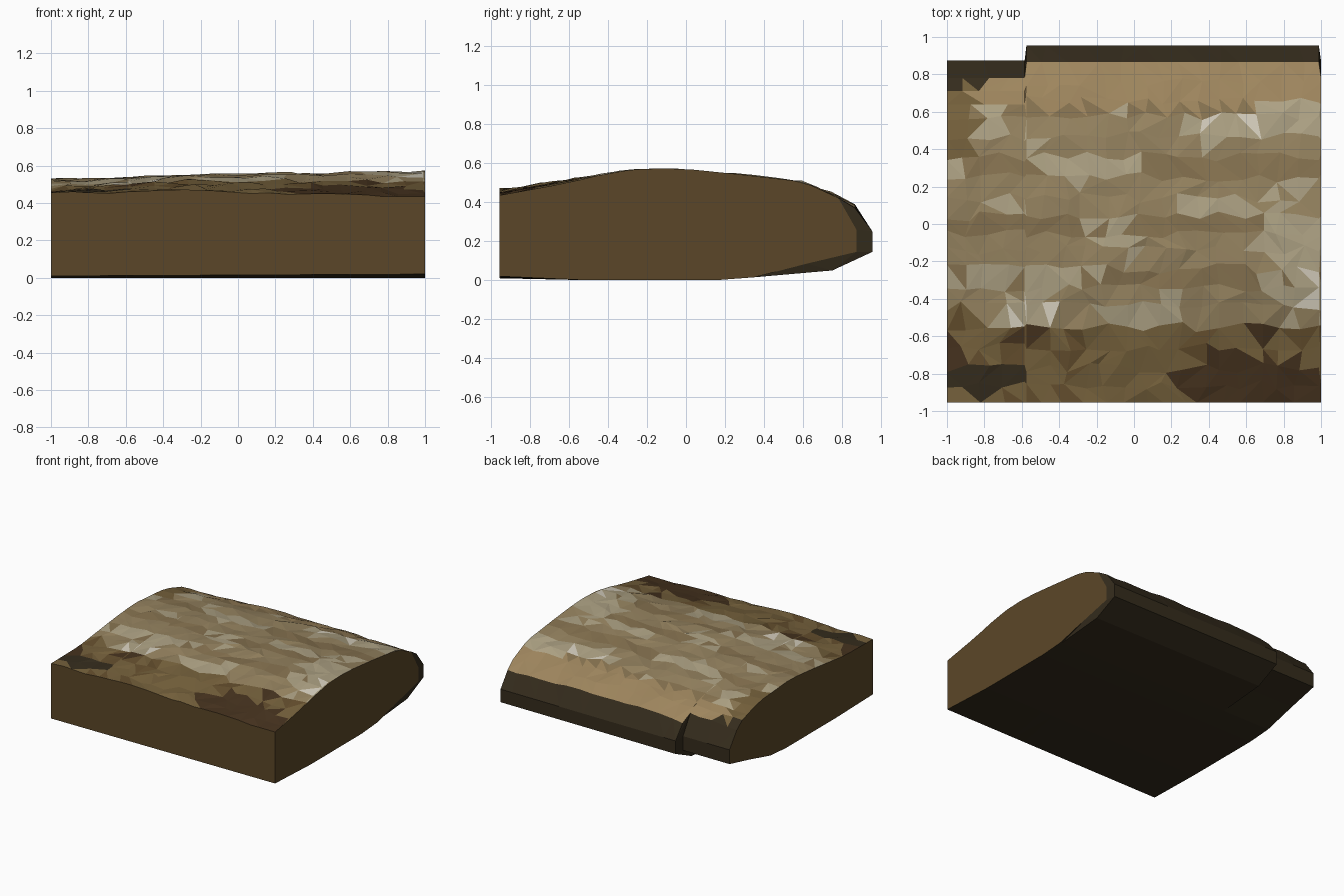
import bpy, bmesh, random
from mathutils import Vector, noise

if "Cube" in bpy.data.objects:
    bpy.data.objects.remove(bpy.data.objects["Cube"])

random.seed(4)

# Palette
def mat(name, r, g, b):
    m = bpy.data.materials.new(name)
    m.diffuse_color = (r, g, b, 1)
    m.use_nodes = True
    m.node_tree.nodes["Principled BSDF"].inputs["Base Color"].default_value = m.diffuse_color
    return m

PALETTE = [
    ("earth_side", 0.105, 0.062, 0.021), ("tan", 0.30, 0.225, 0.115),
    ("dark_tan", 0.24, 0.17, 0.08), ("warm_tan", 0.34, 0.235, 0.11),
    ("pale", 0.42, 0.36, 0.23), ("white_stone", 0.68, 0.63, 0.52),
    ("brown", 0.13, 0.078, 0.027), ("dark_brown", 0.06, 0.032, 0.013),
    ("back_soil", 0.035, 0.025, 0.012), ("ochre", 0.18, 0.12, 0.045)]
IDX = {p[0]: i for i, p in enumerate(PALETTE)}

# Top profiles (y, z) at the left end, middle and right end
LEFT = [(-.955, .455), (-.6, .46), (-.18, .51), (.1, .535), (.5, .505), (.72, .435), (.88, .30)]
MID = [(-.955, .465), (-.5, .53), (-.2, .548), (.1, .545), (.5, .51), (.72, .46), (.87, .385), (.96, .25)]
RIGHT = [(-.955, .435), (-.6, .50), (-.4, .55), (-.2, .575), (0, .57), (.25, .545), (.6, .505),
         (.85, .39), (.96, .25)]

def sample(profile, y):
    for (y0, z0), (y1, z1) in zip(profile, profile[1:]):
        if y <= y1:
            return z0 + (z1 - z0) * (y - y0) / (y1 - y0)
    return profile[-1][1]

def height(x, y):
    a, b, t = (LEFT, MID, min(1, (x + 1) / .7)) if x < -.3 else (MID, RIGHT, max(0, (x + .3) / 1.3))
    return sample(a, y) * (1 - t) + sample(b, y) * t

# Columns: narrow pairs make the steps in the back edge
xs = [-1, -.9, -.8, -.69, -.585, -.575] + [-.47 + .104 * i for i in range(14)] + [.988, 1]
ys = [-.955, -.86, -.77, -.66, -.55, -.44, -.34, -.24, -.14, -.05, .04, .14, .25, .36, .47, .57, .66, .76, .865]
last = len(xs) - 1

def column(i, x):
    notch = x < -.58 or i == last
    fixed_x = i in (0, 4, 5, last - 1, last)
    pts = []
    for j, y in enumerate(ys):
        edge = j == 0 or j == len(ys) - 1
        px = x if fixed_x else x + random.uniform(-.032, .032)
        py = y if edge else y + random.uniform(-.028, .028)
        if notch and y > .6:
            py = {.66: .64, .76: .71, .865: .78}[y]
        pz = height(px, py) + (0 if fixed_x else random.uniform(-.008, .008))
        pts.append((px, py, pz))
    back = .873 if notch else .955
    low = .01 + .005 * (x + 1)
    pts += [(x, back, .26 if notch else .25), (x, back, .145),
            (x, .62 if notch else .75, .085 if notch else .05), (x, .35, .015), (x, .15, 0),
            (x, -.5, 0), (x, -.955, low)]
    return pts

def top_colour(c, row):
    x, y = c.x, c.y
    def near(px, py, rx, ry):
        return ((x - px) / rx) ** 2 + ((y - py) / ry) ** 2 < 1
    n = noise.noise(Vector((x * 3, y * 5, 2))) + random.uniform(-.25, .25)
    if row == len(ys) - 1:
        return "back_soil"
    if near(-1, .85, .3, .12) or near(-.8, -.83, .24, .08):
        return "back_soil"
    if near(-.58, -.47, .16, .09) or near(.92, -.36, .1, .09) or near(.55, .55, .3, .05):
        return "white_stone" if random.random() < .5 else "pale"
    if near(.85, -.1, .2, .16) or near(.85, .57, .25, .08) or near(0, -.48, .25, .05):
        return "pale"
    if x < -.85 and .35 < y < .75:
        return "ochre"
    if y < -.55 + .05 * n or (x < -.7 and y < -.48):
        if near(.6, -.83, .4, .13) or (n > .15 and abs(x) > .4):
            return "dark_brown"
        return "ochre" if n < -.1 or abs(x) < .3 else "brown"
    if y > .62:
        return "warm_tan"
    if n > .3:
        return "pale"
    return "dark_tan" if row % 3 == 0 else "tan"

# Ground block: strips between neighbouring columns
bm = bmesh.new()
cols = [[bm.verts.new(p) for p in column(i, x)] for i, x in enumerate(xs)]
n = len(cols[0])
for a, b in zip(cols, cols[1:]):
    for j in range(n):
        k = (j + 1) % n
        q = [a[j], b[j], b[k], a[k]]
        if j < len(ys):
            tris = [(0, 1, 2), (0, 2, 3)] if random.random() < .5 else [(0, 1, 3), (1, 2, 3)]
            for t in tris:
                f = bm.faces.new([q[v] for v in t])
                f.material_index = IDX[top_colour(f.calc_center_median(), j)]
        else:
            f = bm.faces.new(q)
            back = j < n - 1
            f.material_index = IDX["back_soil" if back else "earth_side"]

# End walls
for col in (cols[0], cols[-1]):
    f = bm.faces.new(col)
    f.material_index = IDX["earth_side"]
bmesh.ops.recalc_face_normals(bm, faces=bm.faces)
bmesh.ops.triangulate(bm, faces=[f for f in bm.faces if len(f.verts) > 3])

mesh = bpy.data.meshes.new("ground_block")
bm.to_mesh(mesh)
bm.free()
for p in PALETTE:
    mesh.materials.append(mat(*p))
bpy.context.collection.objects.link(bpy.data.objects.new("ground_block", mesh))
